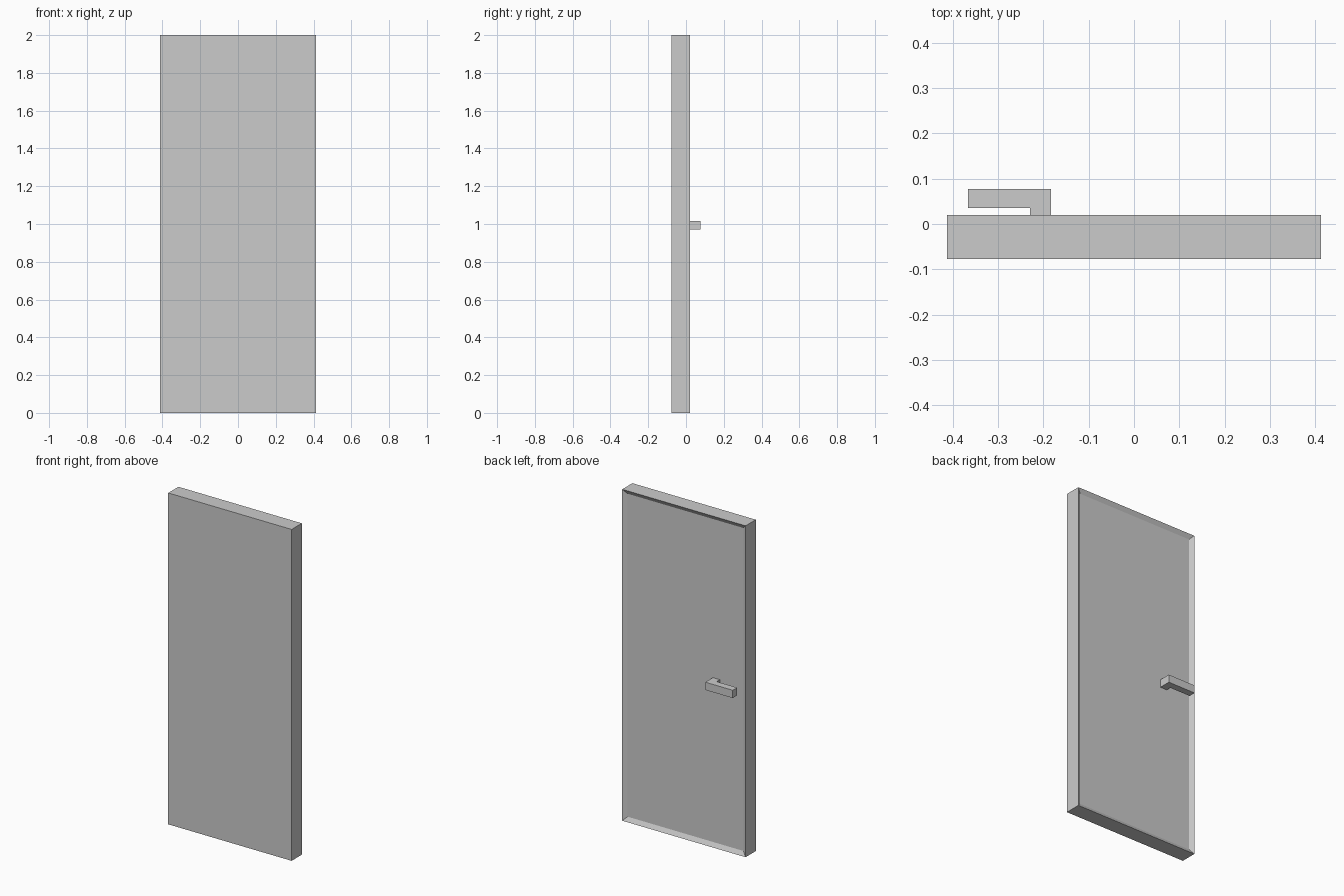
import bpy, bmesh
from mathutils import Vector

if "Cube" in bpy.data.objects:
    bpy.data.objects.remove(bpy.data.objects["Cube"])

HALF_W, HEIGHT = 0.412, 2.0
Y_FRONT, Y_BACK = -0.077, 0.02
BORDER, RECESS = 0.036, 0.015


def finish(name, bm):
    bmesh.ops.recalc_face_normals(bm, faces=bm.faces)
    mesh = bpy.data.meshes.new(name)
    bm.to_mesh(mesh)
    bm.free()
    obj = bpy.data.objects.new(name, mesh)
    bpy.context.collection.objects.link(obj)
    return obj


# Framed door: flat front, recessed panel on the back
bm = bmesh.new()
bmesh.ops.create_cube(bm, size=1)
bmesh.ops.scale(bm, vec=(2 * HALF_W, Y_BACK - Y_FRONT, HEIGHT), verts=bm.verts)
bmesh.ops.translate(bm, vec=(0, (Y_BACK + Y_FRONT) / 2, HEIGHT / 2), verts=bm.verts)
bm.normal_update()
back = max(bm.faces, key=lambda f: f.calc_center_median().y)
bmesh.ops.inset_region(bm, faces=[back], thickness=BORDER)
bmesh.ops.translate(bm, vec=(0, -RECESS, 0), verts=back.verts)
finish("door_with_frame", bm)

# Lever handle: L-shaped profile (top view) extruded upwards
profile = [(-0.183, Y_BACK - RECESS), (-0.183, 0.077), (-0.366, 0.077),
           (-0.366, 0.035), (-0.229, 0.035), (-0.229, Y_BACK - RECESS)]
bm = bmesh.new()
face = bm.faces.new([bm.verts.new((x, y, 0.97)) for x, y in profile])
ext = bmesh.ops.extrude_face_region(bm, geom=[face])
top = [g for g in ext["geom"] if isinstance(g, bmesh.types.BMVert)]
bmesh.ops.translate(bm, vec=Vector((0, 0, 0.047)), verts=top)
finish("lever_handle", bm)
